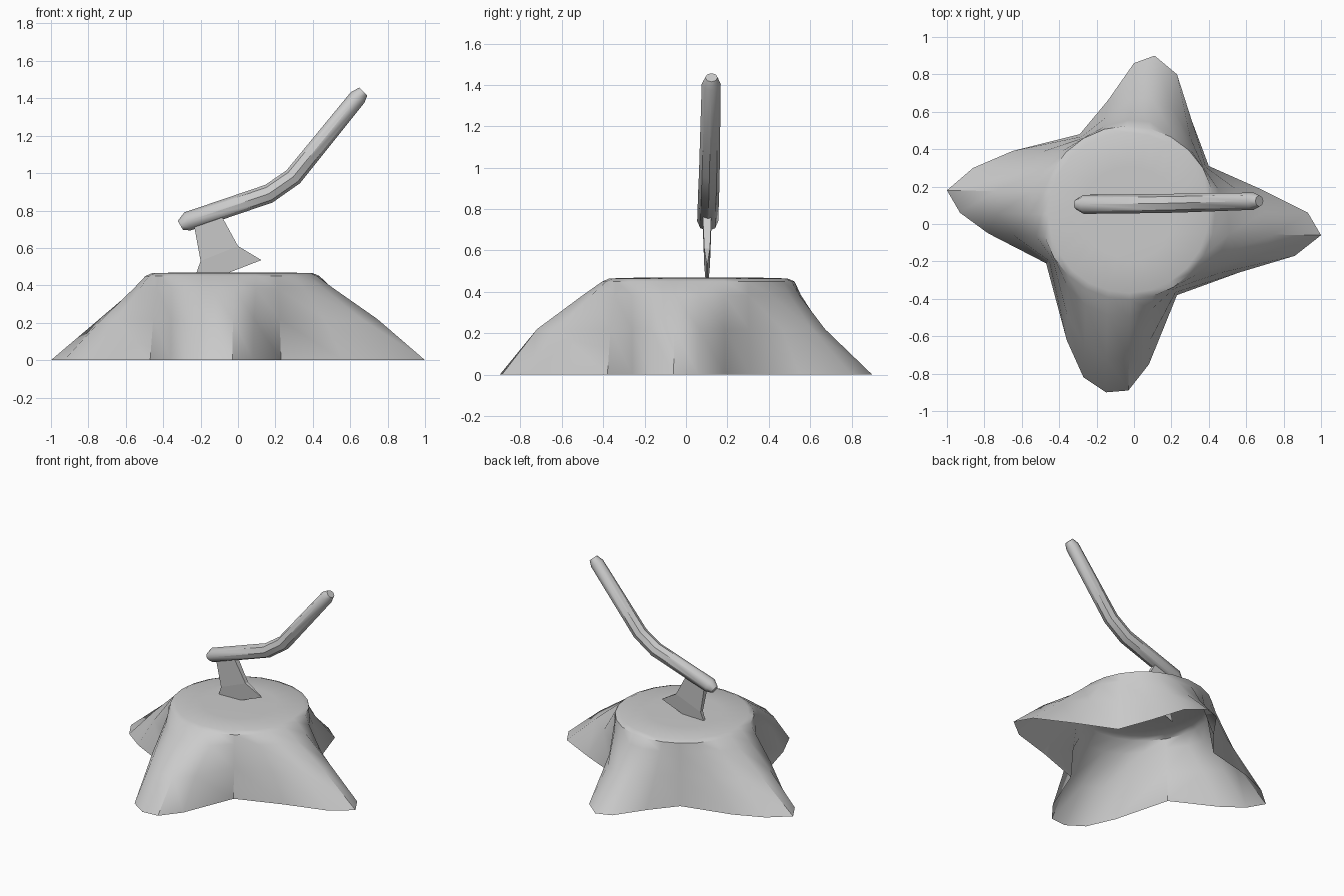
import bpy, bmesh, math
from mathutils import Vector

if "Cube" in bpy.data.objects:
    bpy.data.objects.remove(bpy.data.objects["Cube"])


def loft(name, rings, cap_start=True, cap_end=True, smooth=None):
    """Skin a list of closed rings into one object."""
    bm = bmesh.new()
    loops = [[bm.verts.new(p) for p in ring] for ring in rings]
    for a, b in zip(loops, loops[1:]):
        n = len(a)
        for i in range(n):
            bm.faces.new((a[i], a[(i + 1) % n], b[(i + 1) % n], b[i]))
    if cap_start:
        bm.faces.new(loops[0][::-1])
    if cap_end:
        bm.faces.new(loops[-1])
    bmesh.ops.recalc_face_normals(bm, faces=bm.faces[:])
    mesh = bpy.data.meshes.new(name)
    bm.to_mesh(mesh)
    bm.free()
    obj = bpy.data.objects.new(name, mesh)
    bpy.context.collection.objects.link(obj)
    if smooth:
        bpy.ops.object.select_all(action='DESELECT')
        obj.select_set(True)
        bpy.context.view_layer.objects.active = obj
        bpy.ops.object.shade_smooth_by_angle(angle=math.radians(smooth))
    return obj


# Stump: four-rooted ground outline blending up into a round cut top, open below
base = [(-.47, -.21), (-.78, -.05), (-.93, .06), (-1, .18), (-.86, .30), (-.65, .39),
        (-.29, .48), (-.14, .66), (0, .86), (.11, .90), (.23, .80), (.31, .55),
        (.40, .31), (.67, .19), (.93, .06), (1, -.06), (.86, -.17), (.56, -.26),
        (.23, -.38), (.08, -.75), (-.03, -.89), (-.15, -.90), (-.27, -.82), (-.36, -.62)]
CX, CY = -.03, .06


def stump_ring(z, spread, lean, radius=.465):
    ring = []
    for i, (bx, by) in enumerate(base):
        a = math.radians(211 - 15 * i)
        t = min(1, spread - lean * math.sin(a))
        px, py = CX + radius * math.cos(a), CY + radius * math.sin(a)
        ring.append((px + (bx - px) * t, py + (by - py) * t, z))
    return ring


loft("stump", [stump_ring(0, 1, 0), stump_ring(.22, .53, .12), stump_ring(.385, .14, .05),
               stump_ring(.45, 0, 0), stump_ring(.465, 0, 0, .43), stump_ring(.47, 0, 0, .25)],
     cap_start=False, smooth=40)

# Axe handle: bent eight-sided rod with chamfered ends (x, y, z, radius)
path = [(-.308, .105, .72, .028), (-.27, .105, .742, .051), (.165, .11, .89, .051),
        (.295, .113, .98, .05), (.64, .122, 1.405, .046), (.67, .123, 1.436, .03)]
pts = [Vector(p[:3]) for p in path]
rings = []
for i, p in enumerate(pts):
    d = (pts[min(i + 1, len(pts) - 1)] - pts[max(i - 1, 0)]).normalized()
    side = Vector((0, 1, 0))
    up = d.cross(side).normalized()
    r = path[i][3]
    rings.append([p + r * (side * math.cos(k * math.pi / 4) + up * math.sin(k * math.pi / 4))
                  for k in range(8)])
loft("axe_handle", rings, smooth=44)

# Axe blade: flares from the handle to a thin edge sunk into the stump
YB = .102
sections = [((-.235, .72), (-.09, .775), .021), ((-.2, .53), (0, .61), .014),
            ((-.25, .39), (.125, .535), .002)]
loft("axe_blade", [[(a[0], YB - h, a[1]), (b[0], YB - h, b[1]),
                    (b[0], YB + h, b[1]), (a[0], YB + h, a[1])] for a, b, h in sections])
